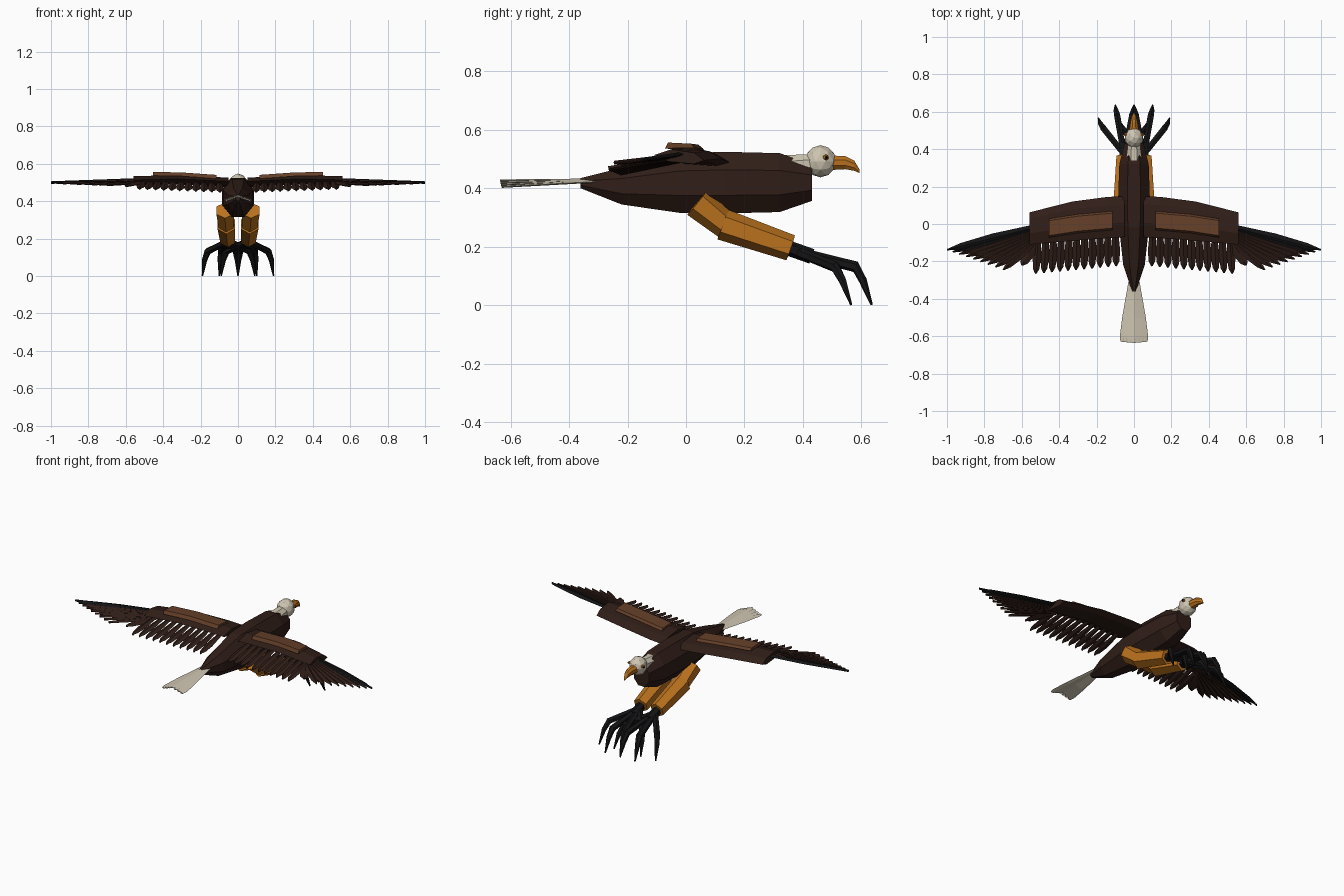
import bpy, bmesh, math
from mathutils import Vector, Matrix

if "Cube" in bpy.data.objects:
    bpy.data.objects.remove(bpy.data.objects["Cube"])

def mat(name, r, g, b):
    m = bpy.data.materials.new(name)
    m.diffuse_color = (r, g, b, 1)
    m.use_nodes = True
    m.node_tree.nodes["Principled BSDF"].inputs["Base Color"].default_value = m.diffuse_color
    return m

BROWN = mat("dark_brown", .030, .013, .009)
TAN = mat("covert_brown", .13, .05, .022)
WHITE = mat("cream", .62, .56, .44)
ORANGE = mat("orange", .50, .17, .013)
BLACK = mat("black", .007, .007, .008)

def loft(bm, rings):
    """Skin a list of equal-length point rings and cap both ends."""
    vs = [[bm.verts.new(p) for p in r] for r in rings]
    n = len(vs[0])
    for a, b in zip(vs, vs[1:]):
        for i in range(n):
            j = (i + 1) % n
            bm.faces.new((a[i], a[j], b[j], b[i]))
    bm.faces.new(vs[0])
    bm.faces.new(vs[-1])

def oval(y, z, rx, rz, n=8):
    """Cross-section across y with flat top and bottom."""
    return [(rx * math.cos((i + .5) * math.tau / n), y,
             z + rz * math.sin((i + .5) * math.tau / n)) for i in range(n)]

def tube(bm, pts, radii, n=6):
    """Tapered limb through the given points."""
    pts = [Vector(p) for p in pts]
    rings = []
    for k, (p, r) in enumerate(zip(pts, radii)):
        d = (pts[min(k + 1, len(pts) - 1)] - pts[max(k - 1, 0)]).normalized()
        side = d.cross(Vector((0, 0, 1))).normalized()
        up = side.cross(d)
        rings.append([p + r * (side * math.cos(a) + up * math.sin(a))
                      for a in [(i + .5) * math.tau / n for i in range(n)]])
    loft(bm, rings)

def feather(bm, base, tip, w, t=.010, shape=((0, .6), (.6, 1), (.88, .75), (1, .2))):
    """Flat pointed blade with a slight central ridge."""
    base, tip = Vector(base), Vector(tip)
    d = tip - base
    side = d.cross(Vector((0, 0, 1))).normalized() * w / 2
    up = side.cross(d).normalized() * t / 2
    loft(bm, [[base + d * f + side * s, base + d * f + up,
               base + d * f - side * s, base + d * f - up] for f, s in shape])

def finish(bm, name, material, mirror=False):
    bmesh.ops.recalc_face_normals(bm, faces=bm.faces)
    me = bpy.data.meshes.new(name)
    bm.to_mesh(me)
    bm.free()
    me.materials.append(material)
    ob = bpy.data.objects.new(name, me)
    bpy.context.collection.objects.link(ob)
    if mirror:
        ob.modifiers.new("mirror", 'MIRROR')
    return ob

def lerp(a, b, t):
    return Vector(a).lerp(Vector(b), t)

# Body and neck
bm = bmesh.new()
loft(bm, [oval(*s) for s in ((-.36, .418, .012, .019), (-.22, .408, .062, .068),
                             (-.02, .418, .086, .110), (.13, .420, .092, .114),
                             (.32, .420, .085, .109), (.43, .420, .055, .068))])
finish(bm, "body", BROWN)
bm = bmesh.new()
loft(bm, [oval(.33, .475, .045, .042), oval(.45, .488, .034, .032)])
finish(bm, "neck", WHITE)

# Head, eyes and hooked beak
bm = bmesh.new()
bmesh.ops.create_icosphere(bm, subdivisions=2, radius=1,
                           matrix=Matrix.Translation((0, .46, .493)) @ Matrix.Diagonal((.05, .055, .055, 1)))
finish(bm, "head", WHITE)
bm = bmesh.new()
bmesh.ops.create_icosphere(bm, subdivisions=1, radius=.011, matrix=Matrix.Translation((.044, .478, .506)))
finish(bm, "eyes", ORANGE, True)
bm = bmesh.new()
bmesh.ops.create_icosphere(bm, subdivisions=1, radius=.006, matrix=Matrix.Translation((.052, .480, .506)))
finish(bm, "pupils", BLACK, True)
bm = bmesh.new()
loft(bm, [oval(.495, .488, .028, .027), oval(.545, .488, .020, .024),
          oval(.575, .478, .013, .019), oval(.594, .458, .003, .006)])
finish(bm, "beak", ORANGE)

# Tail fan
bm = bmesh.new()
for i in range(-3, 4):
    drop = .007 * abs(i)
    feather(bm, (i * .007, -.31, .43 - drop * .3), (i * .0205, -.636 + .002 * abs(i), .427 - drop),
            .036, .008, ((0, .5), (.6, 1), (.92, 1), (1, .6)))
finish(bm, "tail_feathers", WHITE)

# Inner wing: stations of x, trailing y, leading y, z
AIRFOIL = ((1, -.012), (.8, .014), (.35, .026), (0, .006), (.3, -.016), (.8, -.024))
def wing_ring(x, y0, y1, z):
    return [(x, y0 + f * (y1 - y0), z + h) for f, h in AIRFOIL]
bm = bmesh.new()
loft(bm, [wing_ring(*s) for s in ((.05, -.07, .148, .500), (.14, -.075, .145, .505),
                                  (.33, -.09, .12, .514), (.56, -.11, .062, .508))])
finish(bm, "inner_wings", BROWN, True)

# Raised covert panel on top
bm = bmesh.new()
loft(bm, [[(x, y + .05, z - .014), (x, y + .04, z), (x, y - .04, z + .004), (x, y - .05, z - .016)]
          for x, y, z in ((.115, .018, .537), (.30, .002, .550), (.455, -.022, .553))])
finish(bm, "wing_coverts", TAN, True)

# Secondary feathers along the trailing edge
bm = bmesh.new()
N = 11
for i in range(N):
    t = i / (N - 1)
    feather(bm, lerp((.10, -.02, .495), (.51, -.05, .505), t),
            lerp((.095, -.225, .452), (.525, -.265, .468), t), .046, .016)
finish(bm, "secondary_feathers", BROWN, True)

# Primary feathers fanning from the wrist
def primary(bm, t):
    base = lerp((.50, -.01, .518), (.50, -.07, .500), t)
    a = t ** 1.1
    tip = lerp((1.0, -.138, .500), (.70, -.245, .488), a)
    feather(bm, base, tip, .048, .014, ((0, .6), (.5, 1), (.85, .7), (1, .15)))
bm = bmesh.new()
for i in range(2):
    primary(bm, i / 8)
finish(bm, "leading_primaries", BLACK, True)
bm = bmesh.new()
for i in range(2, 9):
    primary(bm, i / 8)
feather(bm, (.50, -.06, .50), (.60, -.22, .482), .06, .014)
finish(bm, "primary_feathers", BROWN, True)

# Thighs and feathered shanks
bm = bmesh.new()
tube(bm, ((.068, .038, .352), (.062, .14, .270)), (.054, .046))
tube(bm, ((.062, .125, .277), (.055, .358, .197)), (.054, .045))
finish(bm, "legs", ORANGE, True)

# Feet with four splayed, hooked toes
bm = bmesh.new()
tube(bm, ((.055, .345, .198), (.052, .43, .168)), (.026, .026))
for dx, y in ((-.14, .565), (-.05, .635), (.05, .635), (.14, .565)):
    tube(bm, ((.052 + dx * .1, .39, .180), (.05 + dx * .8, y - .055, .132),
              (.05 + dx * .92, y - .03, .085), (.05 + dx, y, .002)),
         (.018, .019, .014, .004))
finish(bm, "feet", BLACK, True)
